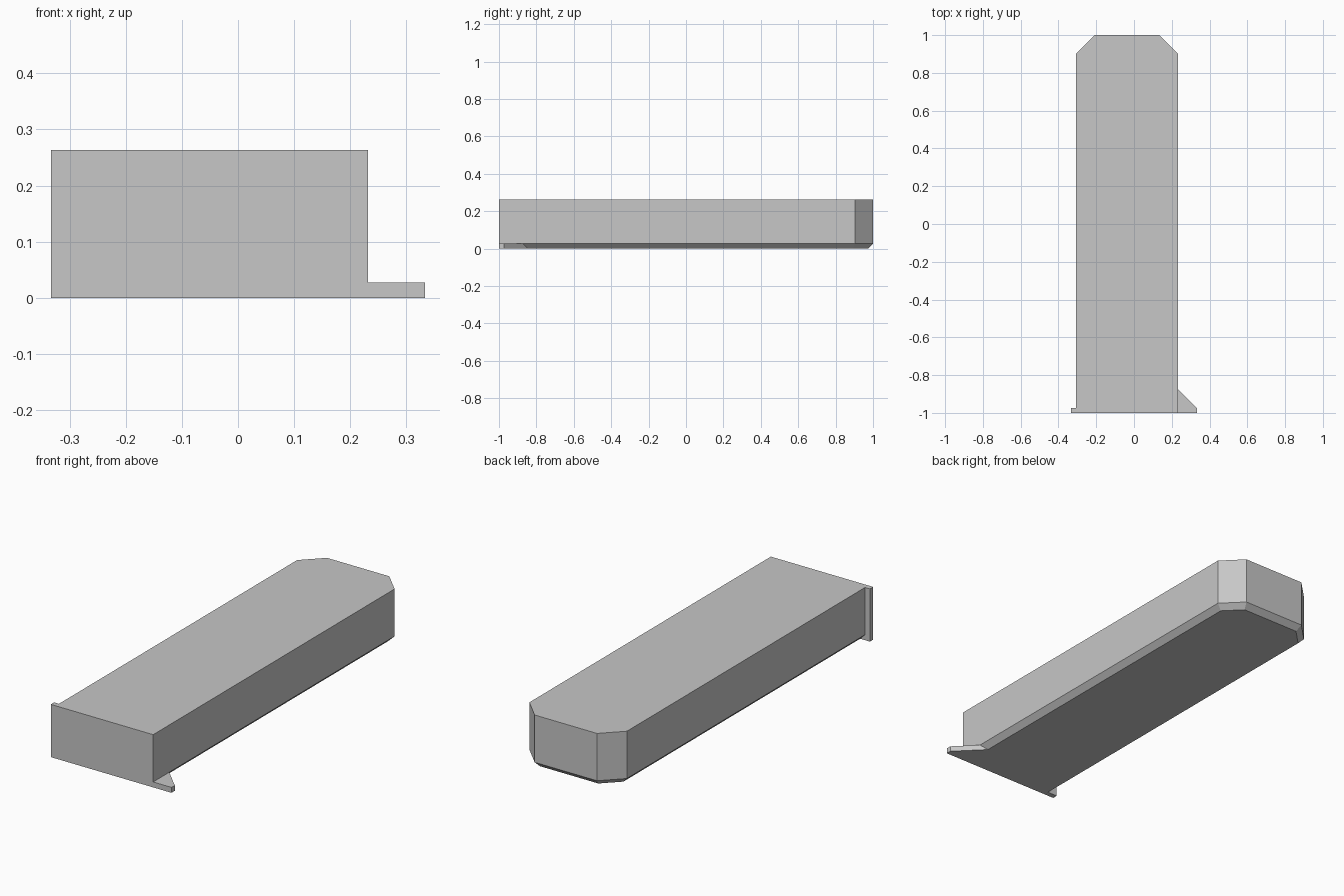
import bpy
import bmesh

cube = bpy.data.objects.get("Cube")
if cube:
    bpy.data.objects.remove(cube, do_unlink=True)

grey = bpy.data.materials.new("plain grey")
grey.use_nodes = True
colour = (0.57, 0.57, 0.57, 1)
grey.diffuse_color = colour
grey.node_tree.nodes["Principled BSDF"].inputs["Base Color"].default_value = colour

LEFT, RIGHT = 0.232, -0.306   # body sides
FRONT, BACK = -1.0, 1.0
TOP, BEVEL = 0.263, 0.027     # body height, bottom edge bevel
CORNER = 0.097                # cut back corners
EDGE = 0.333                  # outer reach of the lip and foot
LIP = -0.974                  # back face of the lip and foot tip


def loft(name, rings):
    """Join stacked outlines, each (points, height), into a closed solid."""
    bm = bmesh.new()
    loops = [[bm.verts.new((x, y, z)) for x, y in points] for points, z in rings]
    count = len(loops[0])
    for low, high in zip(loops, loops[1:]):
        for i in range(count):
            j = (i + 1) % count
            bm.faces.new((low[i], low[j], high[j], high[i]))
    bm.faces.new(loops[0][::-1])
    bm.faces.new(loops[-1])
    bmesh.ops.recalc_face_normals(bm, faces=bm.faces)
    mesh = bpy.data.meshes.new(name)
    bm.to_mesh(mesh)
    bm.free()
    mesh.materials.append(grey)
    obj = bpy.data.objects.new(name, mesh)
    bpy.context.collection.objects.link(obj)
    return obj


def body_outline(inset):
    """Long rectangle with cut back corners, drawn in on all but the front."""
    left, right, back = LEFT - inset, RIGHT + inset, BACK - inset
    cut = CORNER - inset * 0.586
    return [(right, FRONT), (left, FRONT), (left, back - cut),
            (left - cut, back), (right + cut, back), (right, back - cut)]


# Main block with bevelled lower edge
loft("body", [(body_outline(BEVEL), 0), (body_outline(0), BEVEL),
              (body_outline(0), TOP)])

# Full height lip at the front right edge
inner = RIGHT + BEVEL
lip = [(-EDGE, FRONT), (inner, FRONT), (inner, LIP), (-EDGE, LIP)]
loft("side_lip", [(lip, 0), (lip, TOP)])

# Low tapered foot at the front left corner
root = LEFT - BEVEL
foot = [(root, FRONT), (EDGE, FRONT), (EDGE, LIP), (root, LIP + EDGE - root)]
loft("corner_foot", [(foot, 0), (foot, BEVEL)])
